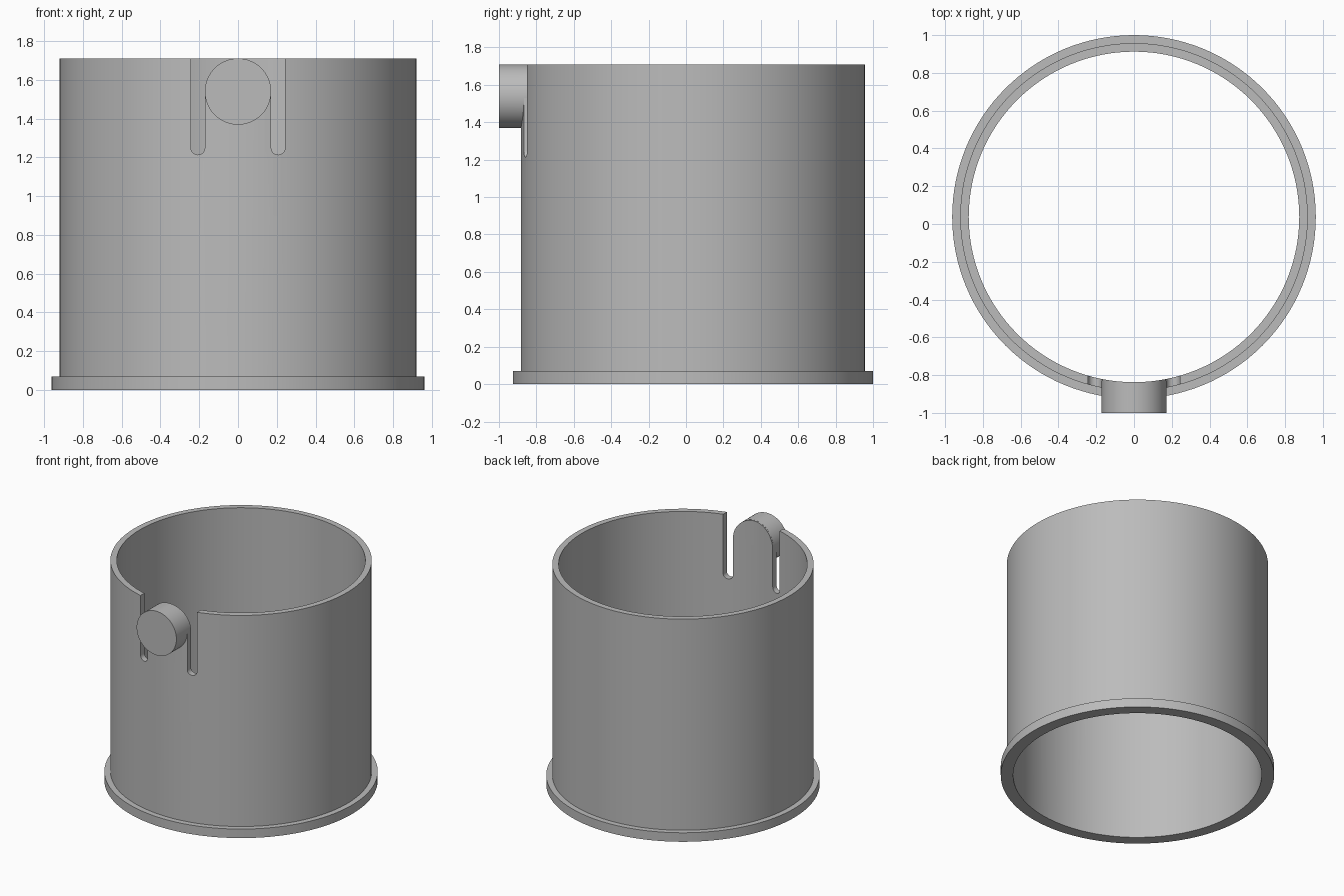
import bpy, bmesh, math
from math import sin, cos, pi, sqrt

cube = bpy.data.objects.get("Cube")
if cube:
    bpy.data.objects.remove(cube)

CY = 0.0375                      # ring axis offset in y
R_IN, R_OUT, R_FLANGE = 0.875, 0.92, 0.9625
H, H_FLANGE = 1.71, 0.07
BTN_R = 0.171
BTN_Z = H - BTN_R
SLOT_R = 0.036
SLOT_Z = 1.249
SEG = 128

grey = bpy.data.materials.new("plain grey")
grey.use_nodes = True
grey.diffuse_color = (0.5, 0.5, 0.5, 1)
grey.node_tree.nodes["Principled BSDF"].inputs["Base Color"].default_value = (0.5, 0.5, 0.5, 1)


def make_object(name, bm):
    bmesh.ops.recalc_face_normals(bm, faces=bm.faces)
    mesh = bpy.data.meshes.new(name)
    bm.to_mesh(mesh)
    bm.free()
    mesh.materials.append(grey)
    obj = bpy.data.objects.new(name, mesh)
    bpy.context.collection.objects.link(obj)
    return obj


def arc(cx, cz, r, start, end, n):
    angles = [start + (end - start) * i / n for i in range(n + 1)]
    return [(cx + r * cos(a), cz + r * sin(a)) for a in angles]


def bridge(bm, a, b):
    for i in range(len(a)):
        j = (i + 1) % len(a)
        bm.faces.new((a[i], a[j], b[j], b[i]))


def smooth(obj):
    bpy.ops.object.select_all(action='DESELECT')
    obj.select_set(True)
    bpy.context.view_layer.objects.active = obj
    bpy.ops.object.shade_smooth_by_angle(angle=math.radians(30))


# Flanged tube: a closed wall profile revolved about the axis
profile = [(R_IN, 0), (R_FLANGE, 0), (R_FLANGE, H_FLANGE),
           (R_OUT, H_FLANGE), (R_OUT, H), (R_IN, H)]
bm = bmesh.new()
rings = [[bm.verts.new((r * cos(2 * pi * i / SEG), CY + r * sin(2 * pi * i / SEG), z))
          for i in range(SEG)] for r, z in profile]
for k, ring in enumerate(rings):
    bridge(bm, ring, rings[(k + 1) % len(rings)])
tube = make_object("flanged_tube", bm)

# Cutter: two round-bottomed slots joined over the round top of the tab
slot_x = BTN_R + SLOT_R
edge = BTN_R + 2 * SLOT_R
outline = [(-edge, H + 0.2)]
outline += arc(-slot_x, SLOT_Z, SLOT_R, pi, 2 * pi, 12)
outline += arc(0, BTN_Z, BTN_R - 0.0005, pi, 0, 32)
outline += arc(slot_x, SLOT_Z, SLOT_R, pi, 2 * pi, 12)
outline += [(edge, H + 0.2)]
bm = bmesh.new()
ends = [[bm.verts.new((x, y, z)) for x, z in outline] for y in (-1.2, -0.5)]
bridge(bm, *ends)
for end in ends:
    bm.faces.new(end)
cutter = make_object("slot_cutter", bm)
cutter.hide_render = True

mod = tube.modifiers.new("slots", 'BOOLEAN')
mod.operation = 'DIFFERENCE'
mod.solver = 'EXACT'
mod.object = cutter
bpy.context.view_layer.objects.active = tube
bpy.ops.object.modifier_apply(modifier=mod.name)
bpy.data.objects.remove(cutter)
smooth(tube)

# Round button: flat front, back end following the curve inside the wall
bm = bmesh.new()
circle = arc(0, BTN_Z, BTN_R, 0, 2 * pi, 64)[:-1]
front = [bm.verts.new((x, -1, z)) for x, z in circle]
back = [bm.verts.new((x, CY - sqrt((R_IN + 0.01) ** 2 - x * x), z)) for x, z in circle]
bridge(bm, front, back)
bm.faces.new(front)
# back cap as strips between mirrored points, so it follows the curve
for i in range(32):
    quad = [back[i], back[i + 1], back[(63 - i) % 64], back[(64 - i) % 64]]
    bm.faces.new(list(dict.fromkeys(quad)))
button = make_object("round_button", bm)
smooth(button)
